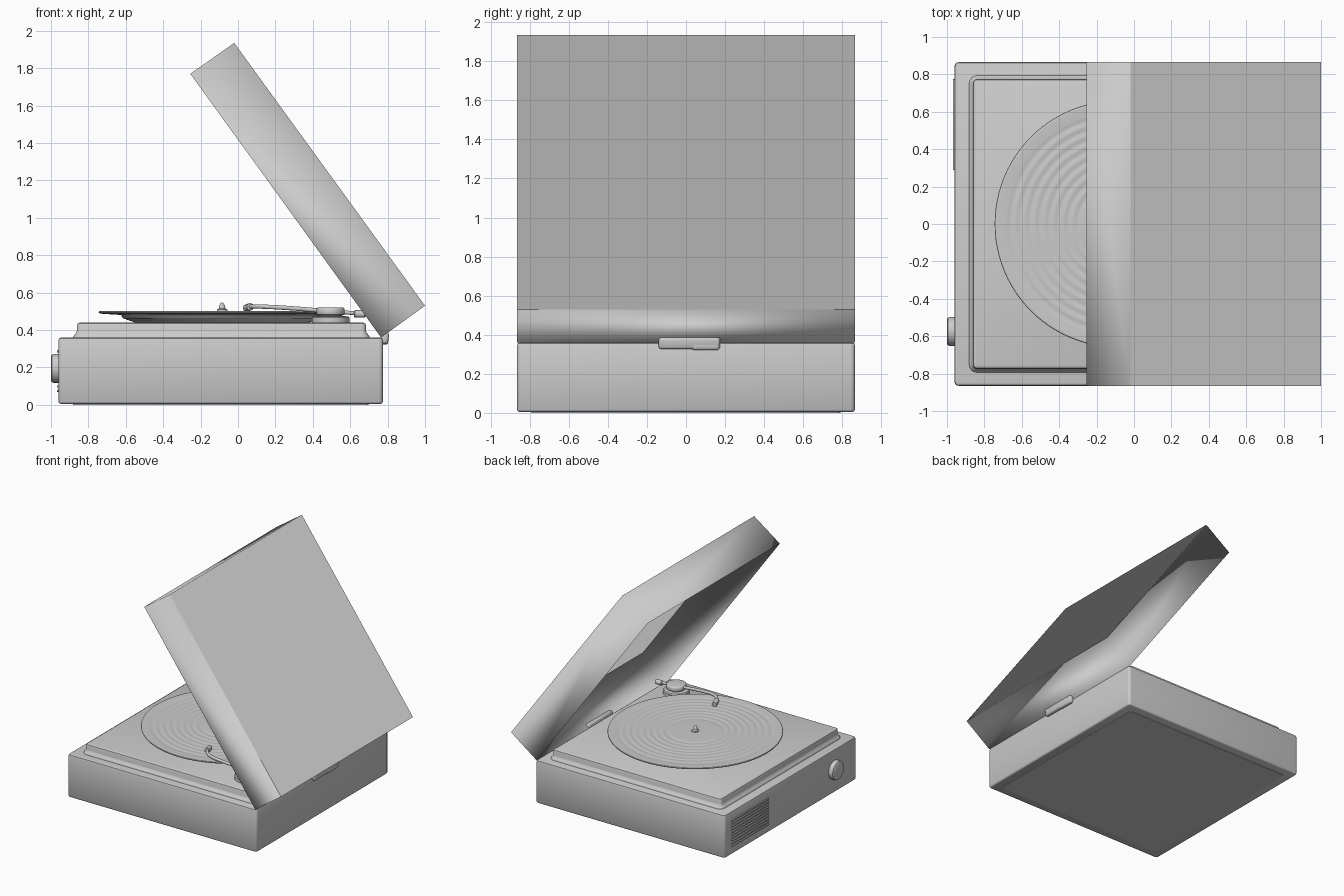
import bpy, bmesh, math
from mathutils import Vector, Matrix

if "Cube" in bpy.data.objects:
    bpy.data.objects.remove(bpy.data.objects["Cube"])


def finish(name, bm, angle=40):
    bmesh.ops.recalc_face_normals(bm, faces=bm.faces)
    me = bpy.data.meshes.new(name)
    bm.to_mesh(me)
    bm.free()
    me.shade_smooth()
    if angle:
        me.set_sharp_from_angle(angle=math.radians(angle))
    ob = bpy.data.objects.new(name, me)
    bpy.context.collection.objects.link(ob)
    return ob


def loft(bm, rings):
    """Skin a list of closed point loops and cap both ends."""
    loops = [[bm.verts.new(p) for p in r] for r in rings]
    n = len(loops[0])
    for a, b in zip(loops, loops[1:]):
        for i in range(n):
            j = (i + 1) % n
            bm.faces.new((a[i], a[j], b[j], b[i]))
    bm.faces.new(loops[0][::-1])
    bm.faces.new(loops[-1])


def slab(name, cx, hx, hy, r, profile):
    """Rounded rectangle slab; profile = (outset, z) pairs."""
    bm = bmesh.new()
    rings = []
    for o, z in profile:
        ring = []
        for q, (sx, sy) in enumerate(((1, 1), (-1, 1), (-1, -1), (1, -1))):
            for k in range(5):
                t = math.radians(90 * q + 22.5 * k)
                rr = max(r + o, 0.003)
                ring.append((cx + sx * (hx + o - rr) + rr * math.cos(t),
                             sy * (hy + o - rr) + rr * math.sin(t), z))
        rings.append(ring)
    loft(bm, rings)
    return finish(name, bm)


def lathe(name, origin, profile, seg=64, axis='Z'):
    """Turned part; profile = (radius, height) pairs."""
    bm = bmesh.new()
    loft(bm, [[(r * math.cos(2 * math.pi * i / seg), r * math.sin(2 * math.pi * i / seg), z)
               for i in range(seg)] for r, z in profile])
    m = Matrix.Translation(origin)
    if axis == 'X':
        m = m @ Matrix.Rotation(math.pi / 2, 4, 'Y')
    bmesh.ops.transform(bm, matrix=m, verts=bm.verts)
    return finish(name, bm)


def box(name, lo, hi, bevel, segs=3, tilt=0):
    bm = bmesh.new()
    lo, hi = Vector(lo), Vector(hi)
    bmesh.ops.create_cube(bm, size=1)
    bmesh.ops.scale(bm, vec=hi - lo, verts=bm.verts)
    bmesh.ops.bevel(bm, geom=bm.edges[:], offset=bevel, segments=segs, affect='EDGES', profile=0.5)
    bmesh.ops.transform(bm, matrix=Matrix.Translation((lo + hi) / 2) @ Matrix.Rotation(tilt, 4, 'Y'),
                        verts=bm.verts)
    return finish(name, bm)


def tube(name, pts, radius):
    cu = bpy.data.curves.new(name, 'CURVE')
    cu.dimensions = '3D'
    cu.bevel_depth = radius
    cu.bevel_resolution = 3
    cu.use_fill_caps = True
    sp = cu.splines.new('BEZIER')
    sp.bezier_points.add(len(pts) - 1)
    for b, p in zip(sp.bezier_points, pts):
        b.co = p
        b.handle_left_type = b.handle_right_type = 'AUTO'
    ob = bpy.data.objects.new(name, cu)
    bpy.context.collection.objects.link(ob)
    return ob


# Case body, underside panel and raised deck
slab("case_body", -0.0925, 0.8675, 0.865, 0.022,
     [(-0.012, 0.005), (-0.004, 0.009), (0, 0.017), (0, 0.345), (-0.004, 0.356), (-0.014, 0.36)])
slab("base_panel", -0.0925, 0.79, 0.79, 0.02, [(0, 0.0), (0, 0.02)])
slab("deck", -0.0885, 0.7735, 0.775, 0.025,
     [(0.02, 0.35), (0.019, 0.366), (0.012, 0.374), (0.003, 0.384), (0, 0.395),
      (0, 0.424), (-0.004, 0.434), (-0.016, 0.44)])

# Platter and grooved record
CX = -0.085
lathe("platter", (CX, 0, 0), [(0.46, 0.435), (0.47, 0.442), (0.53, 0.463), (0.54, 0.478), (0.52, 0.486)], 96)
groove = [(0.66 - 0.006 * k, 0.503) for k in range(1, 3)]
for k in range(49):
    r = 0.60 - k * 0.0085
    groove.append((r, 0.4995 + 0.0018 * math.cos(k * math.pi / 3)))
lathe("record", (CX, 0, 0), [(0.5, 0.478), (0.64, 0.487), (0.657, 0.49), (0.66, 0.496), (0.658, 0.501)]
      + groove + [(0.17, 0.502), (0.03, 0.502)], 96)
lathe("spindle", (CX, 0, 0), [(0.028, 0.495), (0.028, 0.509), (0.018, 0.515), (0.015, 0.53),
                             (0.010, 0.541), (0.004, 0.546)], 24)

# Tonearm pivot, arm, headshell and counterweight
PX, PY = 0.495, -0.58
lathe("pivot_base", (PX, PY, 0), [(0.1, 0.435), (0.1, 0.466), (0.094, 0.473), (0.06, 0.475),
                                 (0.06, 0.484)], 48)
lathe("pivot_housing", (PX, PY, 0), [(0.06, 0.478), (0.072, 0.482), (0.075, 0.488), (0.075, 0.513),
                                    (0.07, 0.519), (0.06, 0.521)], 48)
tube("tonearm", [(0.45, PY, 0.503), (0.36, PY, 0.511), (0.25, PY, 0.519), (0.16, -0.572, 0.524),
                 (0.095, -0.535, 0.526), (0.06, -0.48, 0.524)], 0.012)
tube("headshell", [(0.066, -0.50, 0.525), (0.045, -0.435, 0.518)], 0.02)
tube("counterweight_rod", [(0.54, PY, 0.497), (0.66, PY, 0.487)], 0.011)
lathe("counterweight", (0, PY, 0.486), [(0.014, 0.62), (0.02, 0.625), (0.02, 0.677), (0.014, 0.682)], 24, 'X')

# Open lid: thin smooth-shaded shell, leaning back from the right edge
bm = bmesh.new()
rim = [(0.765, 0.36), (-0.255, 1.77)]
top = [(1.0, 0.53), (-0.02, 1.935)]
H = 0.865
loops = [[bm.verts.new((e[i][0], s * H, e[i][1])) for i, s in ((0, -1), (0, 1), (1, 1), (1, -1))]
         for e in (rim, top)]
for i in range(4):
    j = (i + 1) % 4
    bm.faces.new((loops[0][i], loops[0][j], loops[1][j], loops[1][i]))
plate = bm.faces.new(loops[1])
bmesh.ops.inset_region(bm, faces=[plate], thickness=0.03)
lid = finish("lid", bm, None)

# Hinge, two overlapping knuckles
box("hinge_plate", (0.765, -0.14, 0.327), (0.805, 0.175, 0.388), 0.014, 3, 0.15)
box("hinge_leaf", (0.768, 0.03, 0.322), (0.803, 0.17, 0.36), 0.012, 3, 0.15)

# Volume knob on the left side
lathe("knob", (0, -0.575, 0.195), [(0.077, -0.95), (0.077, -0.985), (0.074, -0.995), (0.066, -1.0)], 48, 'X')

# Speaker grille slats
for k in range(10):
    z = 0.075 + k * 0.0235
    box(f"grille_slat_{k + 1}", (-0.969, 0.29, z - 0.006), (-0.95, 0.775, z + 0.006), 0.004, 2)
